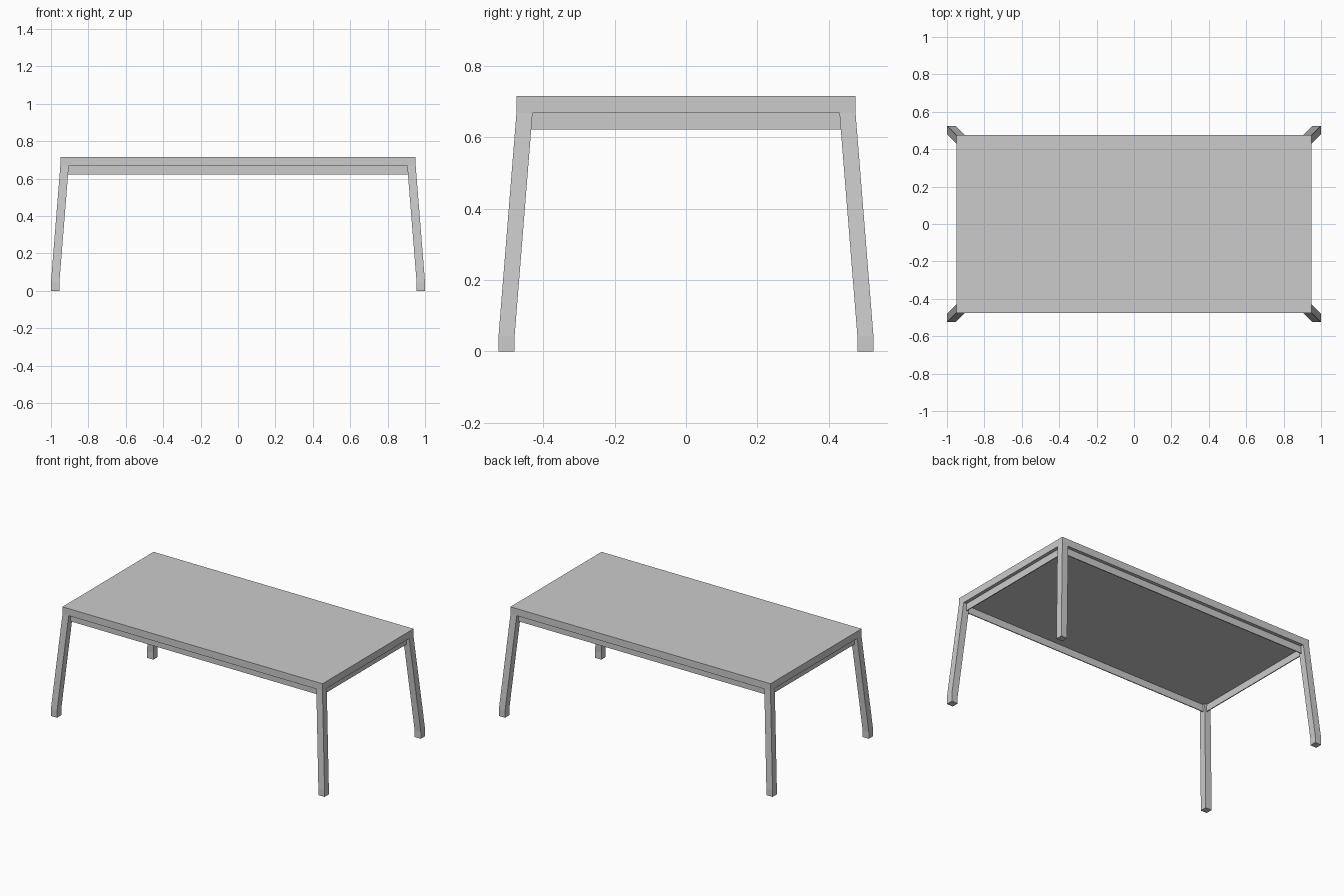
import bpy, bmesh

if "Cube" in bpy.data.objects:
    bpy.data.objects.remove(bpy.data.objects["Cube"])

TOP_X, TOP_Y = 0.95, 0.475      # half size of the top
TOP_Z, UNDER_Z, RAIL_Z = 0.715, 0.668, 0.622
LEG, SPLAY, FOOT_Z = 0.045, 0.05, 0.045


def add_object(name, bm):
    bmesh.ops.recalc_face_normals(bm, faces=bm.faces)
    mesh = bpy.data.meshes.new(name)
    bm.to_mesh(mesh)
    bm.free()
    obj = bpy.data.objects.new(name, mesh)
    bpy.context.collection.objects.link(obj)
    return obj


def box(name, lo, hi):
    bm = bmesh.new()
    bmesh.ops.create_cube(bm, size=1)
    for v in bm.verts:
        for i in range(3):
            v.co[i] = lo[i] if v.co[i] < 0 else hi[i]
    return add_object(name, bm)


def leg(name, sx, sy):
    # square section swept down: splayed shaft, then a short upright foot
    bm = bmesh.new()
    rings = []
    for z, out in ((UNDER_Z, 0), (FOOT_Z, SPLAY), (0, SPLAY)):
        x, y = TOP_X + out, TOP_Y + out
        pts = ((x, y), (x - LEG, y), (x - LEG, y - LEG), (x, y - LEG))
        rings.append([bm.verts.new((sx * px, sy * py, z)) for px, py in pts])
    for a, b in zip(rings, rings[1:]):
        for i in range(4):
            j = (i + 1) % 4
            bm.faces.new((a[i], a[j], b[j], b[i]))
    bm.faces.new(rings[-1])
    return add_object(name, bm)


# Table top
box("table_top", (-TOP_X, -TOP_Y, UNDER_Z), (TOP_X, TOP_Y, TOP_Z))

# Four splayed legs
for sx, side in ((-1, "left"), (1, "right")):
    for sy, end in ((-1, "front"), (1, "back")):
        leg(f"{end}_{side}_leg", sx, sy)

# Thin rails under the top, set back from its edge
INSET, THICK = 0.0225, 0.006
rx, ry = TOP_X - INSET, TOP_Y - INSET
ex, ey = TOP_X - LEG + 0.004, TOP_Y - LEG + 0.004
for s, a, b in ((-1, "front", "left"), (1, "back", "right")):
    y0, y1 = sorted((s * ry, s * (ry - THICK)))
    box(f"{a}_rail", (-ex, y0, RAIL_Z), (ex, y1, UNDER_Z))
    x0, x1 = sorted((s * rx, s * (rx - THICK)))
    box(f"{b}_rail", (x0, -ey, RAIL_Z), (x1, ey, UNDER_Z))
